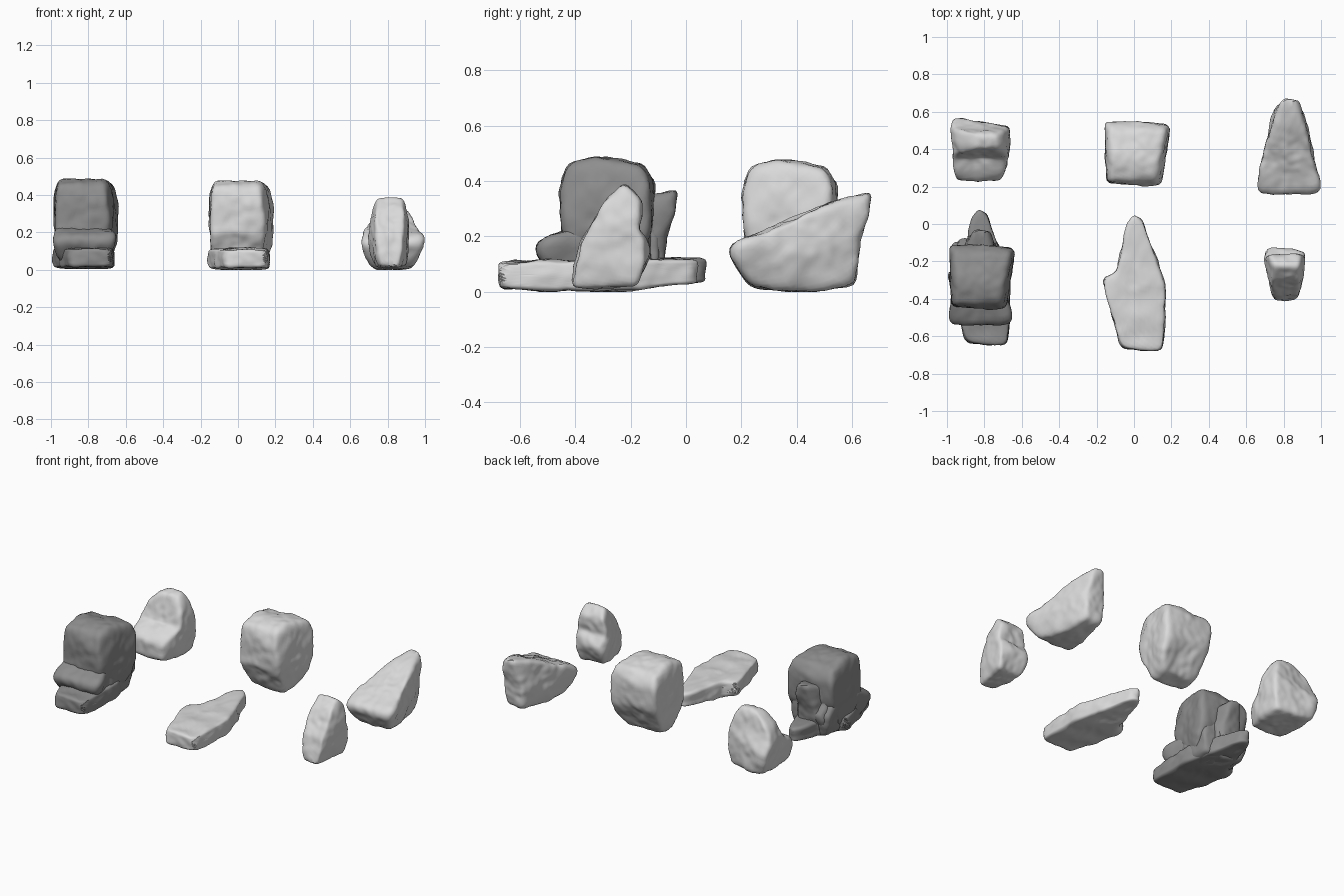
import bpy
import bmesh
import math
from mathutils import Vector, noise

if "Cube" in bpy.data.objects:
    bpy.data.objects.remove(bpy.data.objects["Cube"], do_unlink=True)


def make_material(name, value):
    mat = bpy.data.materials.new(name)
    mat.use_nodes = True
    colour = (value, value, value, 1)
    mat.diffuse_color = colour
    mat.node_tree.nodes["Principled BSDF"].inputs["Base Color"].default_value = colour
    return mat


pale_stone = make_material("pale stone", 0.7)
dark_stone = make_material("dark stone", 0.27)


def reach(outline, centre, ray):
    """Distance along a ray from the centre to the outline."""
    best = math.inf
    for start, end in zip(outline, outline[1:] + outline[:1]):
        edge, gap = end - start, start - centre
        det = ray.cross(edge)
        if abs(det) > 1e-9:
            along, across = gap.cross(edge) / det, gap.cross(ray) / det
            if along > 0 and 0 <= across <= 1:
                best = min(best, along)
    return best


def span(values):
    """Middle and half length of a set of values."""
    return (min(values) + max(values)) / 2, (max(values) - min(values)) / 2


def roughen(bm):
    """Push the surface into large and small lumps."""
    bm.normal_update()
    for v in bm.verts:
        lump = noise.noise(v.co * 9) * 0.011 + noise.noise(v.co * 24) * 0.005
        v.co += v.normal * lump
        v.co.z = max(v.co.z, 0)


def carve_rock(side, top, spine, head, foot):
    """Fit a sphere to a side (y, z) and a top (x, y) outline in hundredths;
    it narrows towards the spine by the head and foot amounts."""
    side = [Vector(p) / 100 for p in side]
    top = [Vector(p) / 100 for p in top]
    spans = [span([p.x for p in top]), span([p.x for p in side]),
             span([p.y for p in side])]
    centre = Vector([s[0] for s in spans])
    half = Vector([s[1] for s in spans])

    bm = bmesh.new()
    bmesh.ops.create_icosphere(bm, subdivisions=5, radius=1)
    for v in bm.verts:
        ray = v.co * half
        v.co = centre + ray * min(reach(side, centre.yz, ray.yz),
                                  reach(top, centre.xy, ray.xy))
        level = (v.co.z - centre.z) / half.z
        taper = head if level > 0 else foot
        v.co.x += (spine / 100 - v.co.x) * taper * level ** 2
    for _ in range(4):
        bmesh.ops.smooth_vert(bm, verts=bm.verts, factor=0.5,
                              use_axis_x=True, use_axis_y=True, use_axis_z=True)
    roughen(bm)
    mesh = bpy.data.meshes.new("rock")
    bm.to_mesh(mesh)
    bm.free()
    return mesh


def place(name, mesh, mat, offset):
    mesh.materials.append(mat)
    ob = bpy.data.objects.new(name, mesh)
    ob.location = offset
    bpy.context.collection.objects.link(ob)
    bpy.ops.object.select_all(action="DESELECT")
    ob.select_set(True)
    bpy.context.view_layer.objects.active = ob
    bpy.ops.object.shade_smooth_by_angle(angle=math.radians(40))


def add_rock(name, side, top, spine, head, foot, pile_offset):
    """A loose pale rock, and its dark copy gathered into the pile."""
    mesh = carve_rock(side, top, spine, head, foot)
    copy = mesh.copy()
    place(name, mesh, pale_stone, (0, 0, 0))
    place("pile_" + name, copy, dark_stone, pile_offset)


add_rock("block_rock",
         side=[(20, 36), (23, 45), (33, 48), (50, 45), (55, 38), (54, 22),
               (43, 3), (31, 1), (21, 20)],
         top=[(-15, 22), (14, 20), (20, 53), (-16, 57)],
         spine=0, head=0.13, foot=0.25, pile_offset=(-0.83, -0.66, 0.01))

add_rock("slab_rock",
         side=[(-68, 1), (-68, 11), (5, 12), (4, 3), (-30, 0)],
         top=[(-18, -28), (-9, -26), (-4, 0), (0, 6), (5, 2), (17, -34),
              (16, -68), (-7, -66)],
         spine=0, head=0.04, foot=0.04, pile_offset=(-0.83, 0.03, 0.005))

add_rock("wedge_rock",
         side=[(13, 16), (69, 39), (63, 18), (61, 2), (45, 0), (25, 1)],
         top=[(64, 16), (75, 62), (82, 72), (89, 65), (101, 16)],
         spine=82, head=0.25, foot=0.22, pile_offset=(-1.65, -0.70, 0.01))

add_rock("pillar_rock",
         side=[(-42, 1), (-38, 18), (-29, 34), (-22, 39), (-16, 33),
               (-17, 22), (-12, 17), (-18, 2)],
         top=[(75, -42), (88, -42), (92, -15), (72, -11), (70, -18)],
         spine=82, head=0.28, foot=0.15, pile_offset=(-1.65, 0.05, 0.01))

add_rock("peak_rock",
         side=[(23, 2), (23, 16), (35, 22), (40, 39), (48, 40), (53, 22),
               (57, 16), (55, 1)],
         top=[(-98, 57), (-66, 52), (-67, 34), (-71, 22), (-96, 22)],
         spine=-77, head=0.62, foot=0.12, pile_offset=(0, -0.66, 0))
